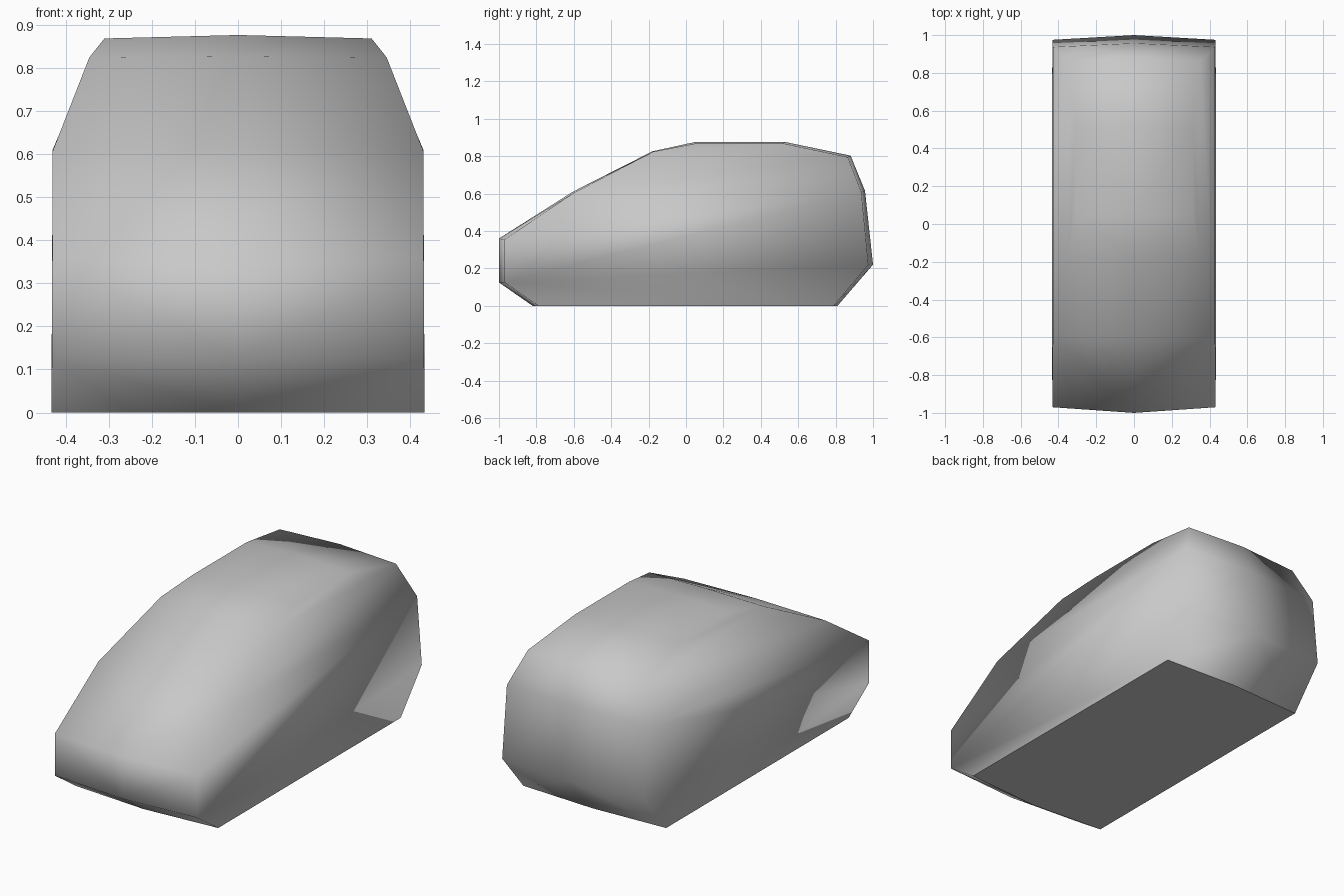
import bpy
import bmesh

cube = bpy.data.objects.get("Cube")
if cube:
    bpy.data.objects.remove(cube, do_unlink=True)

# One plain grey for the whole shell
grey = bpy.data.materials.new("plain_grey")
grey.use_nodes = True
colour = (0.58, 0.58, 0.58, 1.0)
grey.diffuse_color = colour
grey.node_tree.nodes["Principled BSDF"].inputs["Base Color"].default_value = colour

# Long profile: (y, z) on the centre line, then (x, y, z) on the side rim
STATIONS = [
    ((-0.82, 0.0), (0.433, -0.79, 0.0)),
    ((-1.0, 0.125), (0.432, -0.97, 0.125)),
    ((-1.0, 0.36), (0.431, -0.97, 0.355)),
    ((-0.605, 0.61), (0.43, -0.595, 0.607)),
    ((-0.18, 0.826), (0.345, -0.175, 0.824)),
    ((0.05, 0.876), (0.31, 0.05, 0.868)),
    ((0.53, 0.876), (0.31, 0.52, 0.868)),
    ((0.88, 0.803), (0.352, 0.865, 0.795)),
    ((0.957, 0.615), (0.43, 0.937, 0.61)),
    ((1.0, 0.22), (0.432, 0.975, 0.22)),
    ((0.81, 0.0), (0.433, 0.79, 0.0)),
]

# Side wall panels by station: upright below, leaning inwards above
PANELS = [(0, 1, 10), (1, 9, 10), (1, 8, 9), (1, 2, 8), (2, 3, 8),
          (3, 7, 8), (3, 4, 7), (4, 5, 6, 7)]

bm = bmesh.new()
centre = [bm.verts.new((0, *c)) for c, _ in STATIONS]
left = [bm.verts.new(s) for _, s in STATIONS]
right = [bm.verts.new((-s[0], s[1], s[2])) for _, s in STATIONS]

# Each half: bulged skin over nose, roof and tail, then the side wall
for rim in (left, right):
    for i in range(len(STATIONS) - 1):
        bm.faces.new((centre[i], rim[i], rim[i + 1], centre[i + 1]))
    for panel in PANELS:
        bm.faces.new([rim[i] for i in panel])

# Flat floor
floor = bm.faces.new((centre[0], left[0], left[-1], centre[-1], right[-1], right[0]))
bmesh.ops.recalc_face_normals(bm, faces=bm.faces)

# Soft shading everywhere except the floor outline
for face in bm.faces:
    face.smooth = True
for edge in floor.edges:
    edge.smooth = False

mesh = bpy.data.meshes.new("body_shell")
bm.to_mesh(mesh)
bm.free()
mesh.materials.append(grey)
body = bpy.data.objects.new("body_shell", mesh)
bpy.context.collection.objects.link(body)
